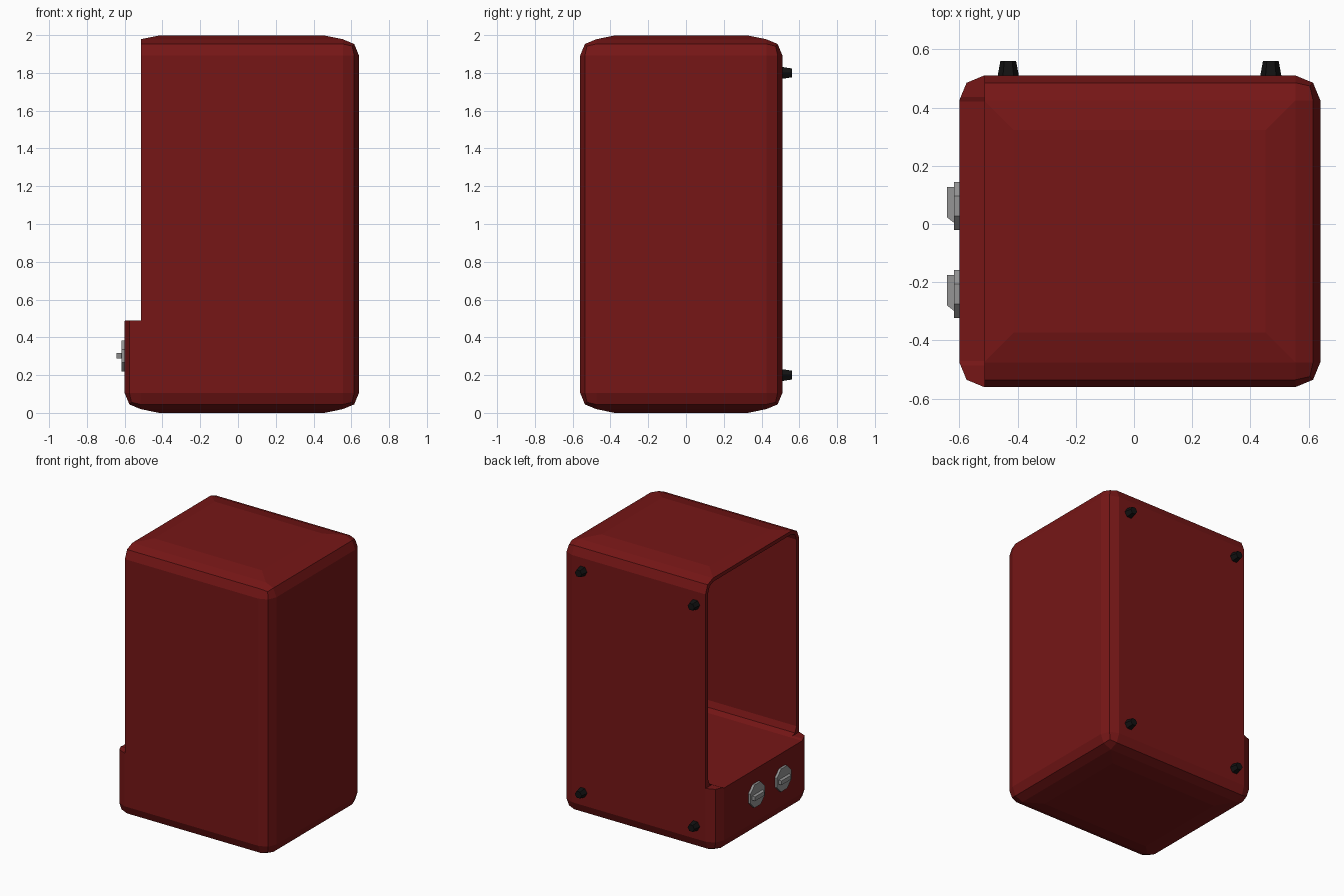
import bpy, bmesh
from math import pi
from mathutils import Matrix, Vector

if "Cube" in bpy.data.objects:
    bpy.data.objects.remove(bpy.data.objects["Cube"])


def material(name, rgb):
    m = bpy.data.materials.new(name)
    m.diffuse_color = (*rgb, 1)
    m.use_nodes = True
    m.node_tree.nodes["Principled BSDF"].inputs["Base Color"].default_value = m.diffuse_color
    return m


RED = material("dark_red", (0.18, 0.008, 0.008))
BLACK = material("black", (0.006, 0.006, 0.006))
GREY = material("grey", (0.3, 0.3, 0.3))


def finish(name, bm, mat):
    bmesh.ops.recalc_face_normals(bm, faces=bm.faces)
    me = bpy.data.meshes.new(name)
    bm.to_mesh(me)
    bm.free()
    me.materials.append(mat)
    ob = bpy.data.objects.new(name, me)
    bpy.context.collection.objects.link(ob)
    return ob


def box(lo, hi, bevel=0, segments=1):
    bm = bmesh.new()
    bmesh.ops.create_cube(bm, size=1)
    lo, hi = Vector(lo), Vector(hi)
    for v in bm.verts:
        v.co = (lo + hi) / 2 + v.co * (hi - lo)
    if bevel:
        bmesh.ops.bevel(bm, geom=bm.edges[:], offset=bevel, segments=segments,
                        profile=0.5, affect='EDGES')
    return bm


def cut(ob, cutter):
    mod = ob.modifiers.new("cut", 'BOOLEAN')
    mod.operation, mod.solver, mod.object = 'DIFFERENCE', 'EXACT', cutter
    cutter.hide_render = True
    bpy.context.view_layer.update()
    dg = bpy.context.evaluated_depsgraph_get()
    me = bpy.data.meshes.new_from_object(ob.evaluated_get(dg))
    ob.modifiers.clear()
    ob.data = me
    bpy.data.objects.remove(cutter)


def cone(name, segs, r1, r2, depth, matrix, mat):
    bm = bmesh.new()
    bmesh.ops.create_cone(bm, cap_ends=True, segments=segs, radius1=r1,
                          radius2=r2, depth=depth, matrix=matrix)
    return finish(name, bm, mat)


# Case: rounded box with shallow raised panels on top and bottom
bm = box((-0.6, -0.56, 0.02), (0.64, 0.51, 1.978), 0.085, 2)
bm.normal_update()
for s in (1, -1):
    face = max(bm.faces, key=lambda f: f.calc_center_median().z * s)
    bmesh.ops.inset_region(bm, faces=[face], thickness=0.145)
    for v in face.verts:
        v.co.z += 0.021 * s
case = finish("case", bm, RED)

# Open side above the control ledge, then the hollow interior
cut(case, finish("side_cutter", box((-1, -1, 0.49), (-0.513, 1, 2.5)), RED))
cut(case, finish("cavity_cutter",
                 box((-1, -0.53, 0.483), (0.61, 0.48, 1.952), 0.06, 2), RED))

# Feet on the rear face
for i, x in enumerate((-0.432, 0.47)):
    for j, z in enumerate((0.2, 1.8)):
        m = (Matrix.Translation((x, 0.53, z)) @ Matrix.Rotation(-pi / 2, 4, 'X')
             @ Matrix.Rotation(pi / 6, 4, 'Z'))
        cone(f"foot_{i}{j}", 6, 0.038, 0.027, 0.06, m, BLACK)

# Octagonal knobs with a chamfered grip bar
for i, y in enumerate((0.0625, -0.24)):
    m = (Matrix.Translation((-0.605, y, 0.302)) @ Matrix.Rotation(-pi / 2, 4, 'Y')
         @ Matrix.Rotation(pi / 8, 4, 'Z'))
    cone(f"knob_{i}", 8, 0.0893, 0.0893, 0.025, m, GREY)
    bm = box((-0.642, y - 0.065, 0.287), (-0.61, y + 0.065, 0.317))
    for v in bm.verts:
        if v.co.x < -0.63 and v.co.y < y:
            v.co.y += 0.025
    finish(f"knob_grip_{i}", bm, GREY)
